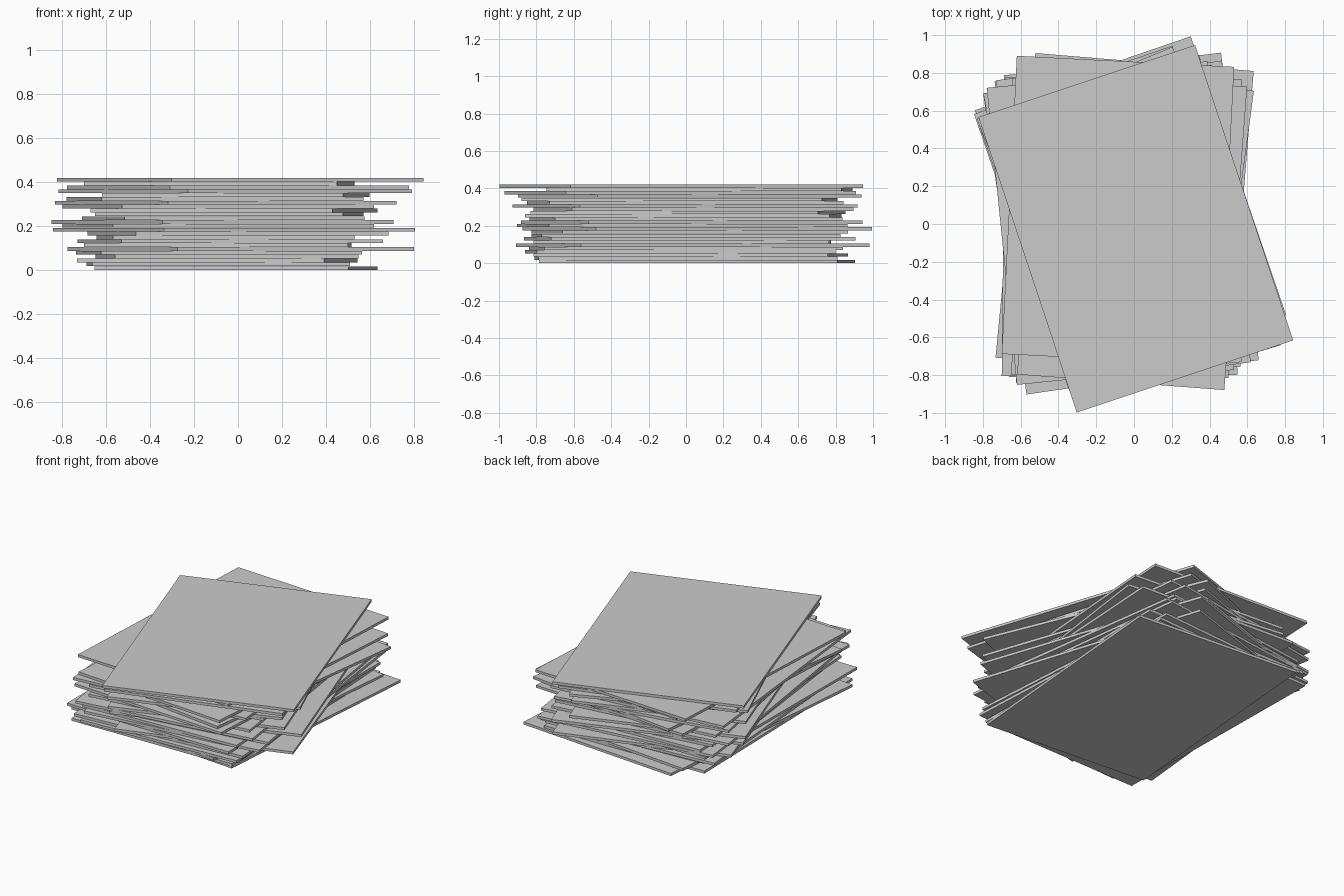
import bpy
from math import radians

STEP = 0.0175       # height per sheet
THICK = 0.0172

# centre x, centre y, turn in degrees, width, length; bottom sheet first
SHEETS = [
    (-0.010, 0.060, -4.7, 1.16, 1.60),
    (-0.090, 0.000, 1.0, 1.17, 1.60),
    (-0.095, 0.025, -5.5, 1.13, 1.58),
    (-0.050, -0.030, 3.2, 1.11, 1.60),
    (-0.087, 0.000, 4.1, 1.19, 1.60),
    (0.012, 0.035, 18.0, 1.13, 1.62),
    (-0.092, -0.020, -0.6, 1.20, 1.58),
    (-0.035, 0.020, 7.0, 1.20, 1.64),
    (-0.057, 0.000, 2.7, 1.10, 1.60),
    (0.000, 0.020, 8.2, 1.16, 1.54),
    (-0.018, 0.060, 18.9, 1.207, 1.56),
    (-0.090, -0.020, 8.2, 1.20, 1.61),
    (-0.070, 0.030, 19.0, 1.11, 1.55),
    (-0.067, 0.000, 7.2, 1.10, 1.55),
    (-0.040, -0.015, -3.3, 1.13, 1.63),
    (-0.018, 0.010, -7.6, 1.11, 1.55),
    (-0.090, 0.040, 10.2, 1.163, 1.53),
    (-0.055, -0.005, 19.1, 1.10, 1.57),
    (-0.105, -0.005, 5.8, 1.196, 1.58),
    (-0.010, -0.035, -4.3, 1.10, 1.61),
    (-0.012, 0.020, 22.6, 1.105, 1.53),
    (0.000, -0.030, 16.8, 1.134, 1.62),
    (-0.085, 0.072, -2.9, 1.152, 1.58),
    (0.010, -0.025, 18.4, 1.208, 1.648),
]

# Loose pile of flat rectangular sheets
for i, (x, y, turn, width, length) in enumerate(SHEETS):
    bpy.ops.mesh.primitive_cube_add(
        size=1, location=(x, y, i * STEP + THICK / 2),
        rotation=(0, 0, radians(turn)))
    sheet = bpy.context.object
    sheet.name = f"sheet_{i + 1:02d}"
    sheet.scale = (width, length, THICK)
    bpy.ops.object.transform_apply(location=False, rotation=False, scale=True)
